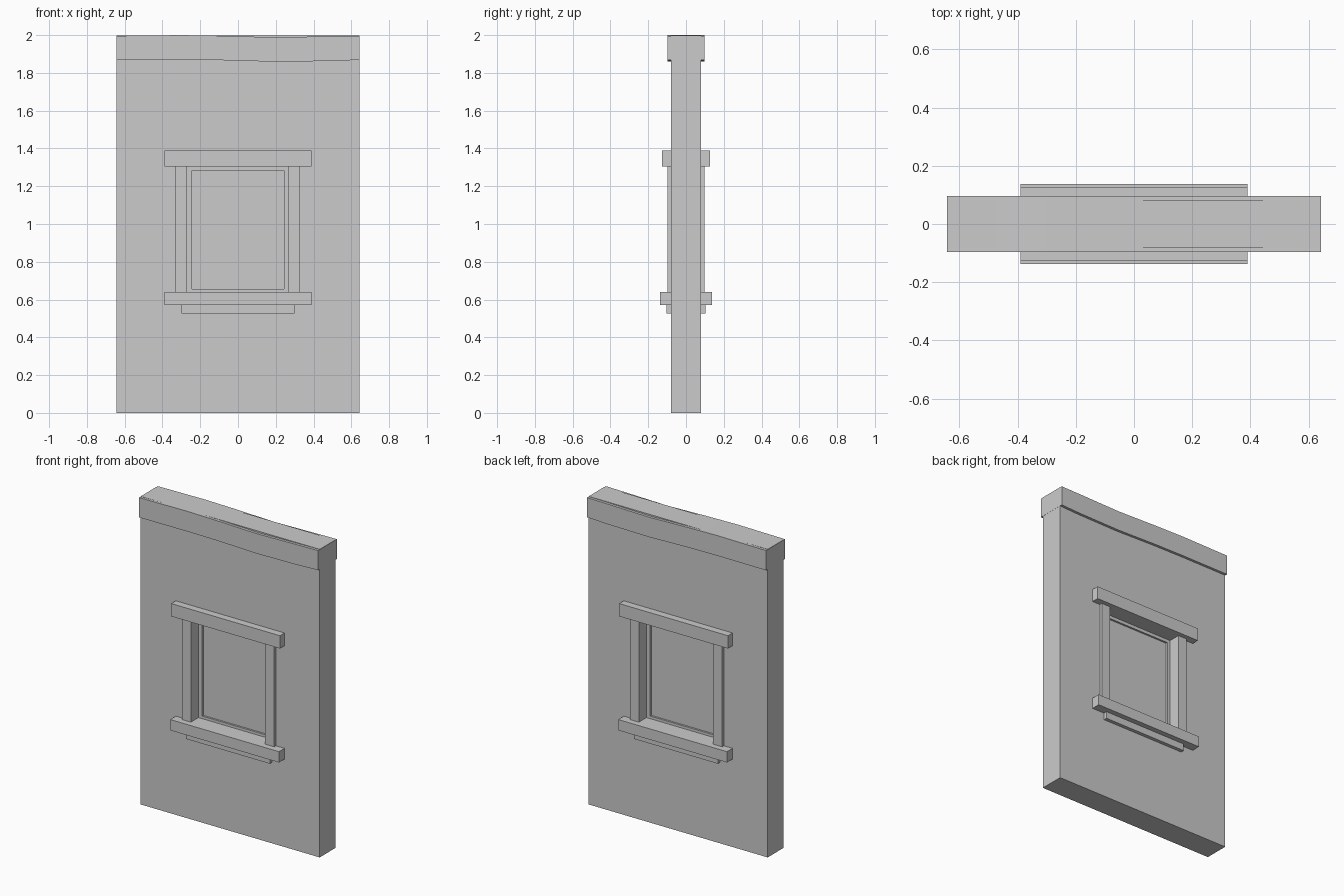
import bpy, bmesh

if "Cube" in bpy.data.objects:
    bpy.data.objects.remove(bpy.data.objects["Cube"])


def finish(name, bm):
    bmesh.ops.recalc_face_normals(bm, faces=bm.faces)
    mesh = bpy.data.meshes.new(name)
    bm.to_mesh(mesh)
    bm.free()
    obj = bpy.data.objects.new(name, mesh)
    bpy.context.collection.objects.link(obj)
    return obj


def box(name, x, y, z):
    """Box from (min, max) ranges on each axis."""
    bm = bmesh.new()
    bmesh.ops.create_cube(bm, size=1)
    for v in bm.verts:
        v.co = [r[0] if c < 0 else r[1] for c, r in zip(v.co, (x, y, z))]
    return finish(name, bm)


def cut(obj, name, x, y, z):
    """Cut a box-shaped opening and remove the helper."""
    cutter = box(name, x, y, z)
    cutter.hide_render = True
    mod = obj.modifiers.new("opening", 'BOOLEAN')
    mod.object = cutter
    mod.solver = 'EXACT'
    bpy.context.view_layer.objects.active = obj
    bpy.ops.object.modifier_apply(modifier=mod.name)
    bpy.data.objects.remove(cutter)


# Wall slab with window opening
wall = box("wall", (-0.642, 0.642), (-0.08, 0.08), (0, 1.998))
cut(wall, "wall_cutter", (-0.30, 0.30), (-0.5, 0.5), (0.60, 1.35))

# Coping beam along the top, slightly wavy: x, bottom z, top z
wave = [(-0.643, 1.868, 1.996), (-0.30, 1.869, 2.0), (-0.08, 1.867, 1.996),
        (0.20, 1.859, 1.988), (0.50, 1.863, 1.994), (0.643, 1.869, 1.996)]
bm = bmesh.new()
rings = [[bm.verts.new((x, y, z)) for y, z in
          ((-0.097, lo), (0.097, lo), (0.097, hi), (-0.097, hi))]
         for x, lo, hi in wave]
for a, b in zip(rings, rings[1:]):
    for i in range(4):
        j = (i + 1) % 4
        bm.faces.new((a[i], a[j], b[j], b[i]))
bm.faces.new(rings[0])
bm.faces.new(rings[-1])
finish("coping", bm)

# Window surround running through the wall
box("lintel", (-0.39, 0.39), (-0.127, 0.127), (1.305, 1.388))
box("sill", (-0.39, 0.39), (-0.137, 0.137), (0.57, 0.64))
box("apron", (-0.30, 0.30), (-0.103, 0.103), (0.525, 0.57))

# Jambs, the same on the back turned half a circle
for side, s in (("front", 1), ("back", -1)):
    depth = tuple(sorted((-0.098 * s, 0)))
    for label, a, b in (("left", -0.333, -0.27), ("right", 0.264, 0.328)):
        box(f"{side}_{label}_jamb", tuple(sorted((a * s, b * s))), depth, (0.64, 1.305))

# Sash frame and pane
sash = box("sash", (-0.272, 0.272), (-0.02, 0.02), (0.635, 1.31))
cut(sash, "sash_cutter", (-0.243, 0.243), (-0.5, 0.5), (0.657, 1.284))
box("pane", (-0.25, 0.25), (-0.008, 0.008), (0.65, 1.29))
